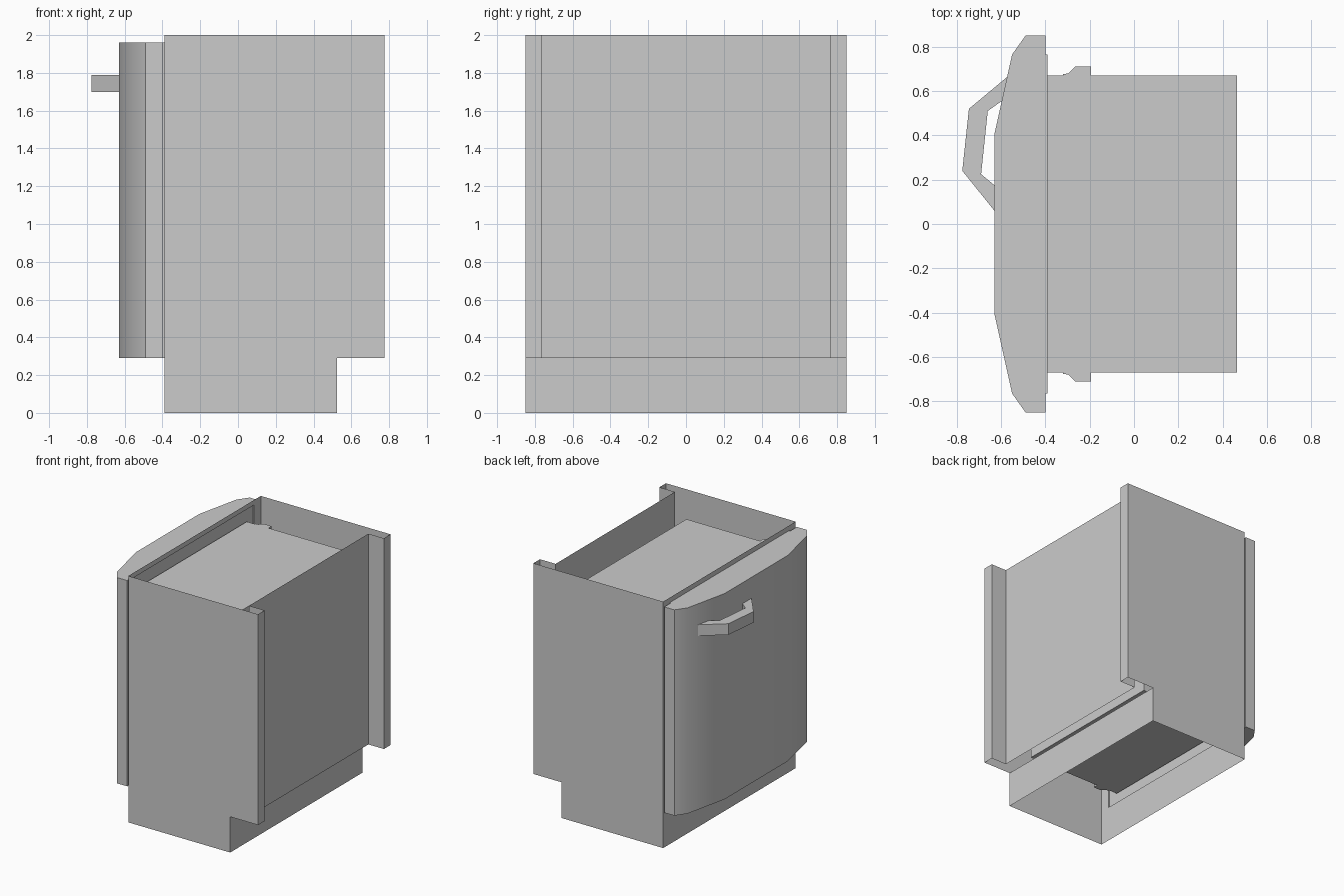
import bpy, bmesh

if "Cube" in bpy.data.objects:
    bpy.data.objects.remove(bpy.data.objects["Cube"])

TOP, STEP = 2.0, 0.29           # cabinet height, underside of the rear step
FRONT, BACK = -0.39, 0.775      # cabinet depth range
HALF, OPEN = 0.85, 0.765        # half width of cabinet and of door opening


def add_object(name, bm, smooth=False):
    bmesh.ops.remove_doubles(bm, verts=bm.verts, dist=0.0001)
    bmesh.ops.recalc_face_normals(bm, faces=bm.faces)
    mesh = bpy.data.meshes.new(name)
    bm.to_mesh(mesh)
    bm.free()
    ob = bpy.data.objects.new(name, mesh)
    bpy.context.collection.objects.link(ob)
    if smooth:
        bpy.context.view_layer.objects.active = ob
        ob.select_set(True)
        bpy.ops.object.shade_smooth_by_angle(angle=0.5236)
        ob.select_set(False)
    return ob


def mirror_y(ob):
    mod = ob.modifiers.new("mirror", 'MIRROR')
    mod.use_axis = (False, True, False)


def sheet(bm, points):
    bm.faces.new([bm.verts.new(p) for p in points])


def wall(bm, a, b, z0, z1):
    """Upright sheet between two plan points."""
    sheet(bm, [(*a, z0), (*b, z0), (*b, z1), (*a, z1)])


def prism(name, outline, z0, z1, smooth=False):
    """Closed plan outline extruded upwards."""
    bm = bmesh.new()
    face = bm.faces.new([bm.verts.new((x, y, z0)) for x, y in outline])
    new = bmesh.ops.extrude_face_region(bm, geom=[face])
    up = [g for g in new["geom"] if isinstance(g, bmesh.types.BMVert)]
    bmesh.ops.translate(bm, verts=up, vec=(0, 0, z1 - z0))
    return add_object(name, bm, smooth)


# Cabinet shell of thin sheet, one half mirrored
bm = bmesh.new()
sheet(bm, [(x, HALF, z) for x, z in [(FRONT, 0), (0.525, 0), (0.525, STEP),
                                     (BACK, STEP), (BACK, TOP), (FRONT, TOP)]])
wall(bm, (BACK, HALF), (BACK, OPEN), STEP, TOP)        # rear flange
wall(bm, (BACK, OPEN), (0.635, OPEN), STEP, TOP)       # flange return
wall(bm, (0.635, OPEN), (0.635, 0), STEP, TOP)         # rear wall
wall(bm, (0.525, HALF), (0.525, 0), 0, STEP)           # rear of the base
wall(bm, (FRONT, HALF), (FRONT, 0), 0, STEP)           # toe kick
wall(bm, (FRONT, HALF), (FRONT, OPEN), STEP, TOP)      # front frame side
wall(bm, (FRONT, OPEN), (FRONT, 0), 1.96, TOP)         # front frame top
mirror_y(add_object("cabinet_shell", bm))

# Shallow lip joining the front opening to the door
bm = bmesh.new()
wall(bm, (FRONT, OPEN), (-0.40, OPEN), STEP, 1.96)
for z in (STEP, 1.96):
    sheet(bm, [(FRONT, OPEN, z), (-0.40, OPEN, z), (-0.40, 0, z), (FRONT, 0, z)])
mirror_y(add_object("opening_lip", bm))

# Inner tub, open towards the door
bm = bmesh.new()
T0, T1, TY, TX = 0.37, 1.86, 0.67, 0.465
wall(bm, (FRONT, TY), (TX, TY), T0, T1)
wall(bm, (TX, TY), (TX, 0), T0, T1)
for z in (T0, T1):
    sheet(bm, [(FRONT, TY, z), (TX, TY, z), (TX, 0, z), (FRONT, 0, z)])
mirror_y(add_object("tub", bm))

# Raised ribs along both tub sides
mirror_y(prism("tub_rib", [(-0.32, 0.67), (-0.32, 0.676), (-0.295, 0.68),
                           (-0.265, 0.71), (-0.195, 0.71), (-0.195, 0.67)], T0, T1))

# Bowed door
edge = [(-0.40, 0.85), (-0.49, 0.85), (-0.55, 0.765), (-0.63, 0.405)]
prism("door", edge + [(x, -y) for x, y in reversed(edge)], STEP, 1.96, True)

# Angular handle
prism("door_handle", [(-0.571, 0.665), (-0.745, 0.52), (-0.775, 0.24), (-0.63, 0.06),
                      (-0.63, 0.175), (-0.69, 0.225), (-0.66, 0.51), (-0.597, 0.555)],
      1.70, 1.79, True)
